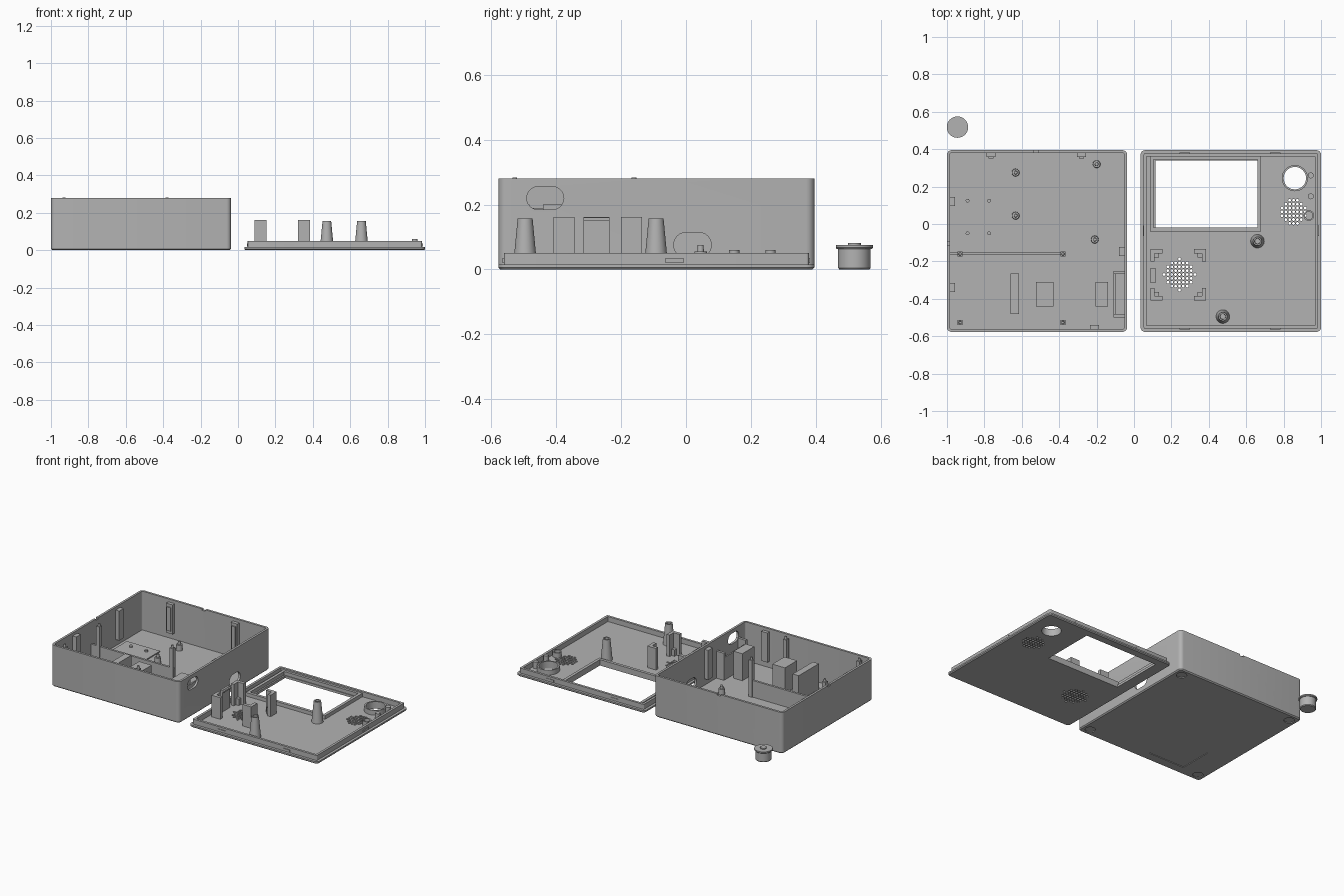
import bpy, bmesh, math
from mathutils import Vector

if "Cube" in bpy.data.objects:
    bpy.data.objects.remove(bpy.data.objects["Cube"])

grey = bpy.data.materials.new("light_grey")
grey.diffuse_color = (0.45, 0.45, 0.45, 1)
grey.use_nodes = True
grey.node_tree.nodes["Principled BSDF"].inputs["Base Color"].default_value = grey.diffuse_color


def make(name, bm):
    bmesh.ops.recalc_face_normals(bm, faces=bm.faces)
    me = bpy.data.meshes.new(name)
    bm.to_mesh(me)
    bm.free()
    me.materials.append(grey)
    ob = bpy.data.objects.new(name, me)
    bpy.context.collection.objects.link(ob)
    return ob


def loft(name, rings):
    """Skin a stack of closed rings and cap both ends."""
    bm = bmesh.new()
    rows = [[bm.verts.new(p) for p in r] for r in rings]
    n = len(rows[0])
    for a, b in zip(rows, rows[1:]):
        for i in range(n):
            bm.faces.new((a[i], a[(i + 1) % n], b[(i + 1) % n], b[i]))
    bm.faces.new(rows[0][::-1])
    bm.faces.new(rows[-1])
    return make(name, bm)


def rounded(x0, x1, y0, y1, inset, z, r=0.025):
    r = max(r - inset, 0.003)
    x0, x1, y0, y1 = x0 + inset + r, x1 - inset - r, y0 + inset + r, y1 - inset - r
    pts = []
    for k, (cx, cy) in enumerate([(x1, y1), (x0, y1), (x0, y0), (x1, y0)]):
        for j in range(6):
            a = math.pi / 2 * (k + j / 5)
            pts.append((cx + r * math.cos(a), cy + r * math.sin(a), z))
    return pts


def turned(name, x, y, profile, n=32):
    """Round part from (radius, z) pairs."""
    return loft(name, [[(x + r * math.cos(2 * math.pi * i / n), y + r * math.sin(2 * math.pi * i / n), z)
                        for i in range(n)] for r, z in profile])


def box(name, x0, x1, y0, y1, z0, z1):
    return loft(name, [[(x0, y0, z), (x1, y0, z), (x1, y1, z), (x0, y1, z)] for z in (z0, z1)])


def cut(ob, cutters):
    """Subtract all cutters together, then discard them."""
    bm = bmesh.new()
    for c in cutters:
        bm.from_mesh(c.data)
        bpy.data.objects.remove(c)
    tool = make("cutter", bm)
    tool.hide_render = True
    mod = ob.modifiers.new("cut", 'BOOLEAN')
    mod.object, mod.operation, mod.solver = tool, 'DIFFERENCE', 'EXACT'
    me = bpy.data.meshes.new_from_object(ob.evaluated_get(bpy.context.evaluated_depsgraph_get()))
    ob.modifiers.clear()
    ob.data = me
    bpy.data.objects.remove(tool)


def ring_tube(name, x, y, r_out, r_in, z0, z1):
    ob = turned(name, x, y, [(r_out, z0), (r_out, z1)])
    cut(ob, [turned("bore", x, y, [(r_in, z0 - .01), (r_in, z1 + .01)])])
    return ob


# ---- Case body: open tray with rounded corners ----
C = (-1, -.037, -.577, .395)
case = loft("case_body", [rounded(*C, i, z) for i, z in
                          [(.007, 0), (0, .007), (0, .28), (.015, .28), (.015, .017)]])


def slot(y0, y1, z0, z1):
    r = (z1 - z0) / 2
    zc = (z0 + z1) / 2
    prof = []
    for cy, start in ((y1 - r, -90), (y0 + r, 90)):
        for j in range(13):
            a = math.radians(start + 15 * j)
            prof.append((cy + r * math.cos(a), zc + r * math.sin(a)))
    return loft("slot", [[(x, y, z) for y, z in prof] for x in (-.07, 0)])


cutters = [slot(-.49, -.376, .184, .255), slot(-.038, .078, .037, .114),
           box("notch", -.535, -.51, .36, .42, .27, .30),
           box("notch", -1.02, -.97, -.115, -.095, .27, .30),
           box("label_recess", -.82, -.55, -.51, -.28, -.01, .004)]
for x in (-.945, -.092):
    for y in (-.522, .34):
        cutters.append(turned("foot_recess", x, y, [(.032, -.01), (.032, .005)]))
cut(case, cutters)

# Raised board pad with four pins
box("board_pad", -.96, -.71, -.10, .18, .01, .024)
for x in (-.89, -.775):
    for y in (-.05, .125):
        turned("board_pin", x, y, [(.01, .02), (.01, .035)], 16)

# Divider and tall corner posts
box("divider", -.99, -.365, -.167, -.152, .01, .13)
for x in (-.93, -.38):
    for y in (-.16, -.527):
        box("tall_post", x - .013, x + .013, y - .013, y + .013, .01, .265)
        turned("tall_post_tip", x, y, [(.009, .26), (.007, .283)], 12)

# Component supports
box("support_thin", -.66, -.615, -.48, -.265, .01, .19)
box("support_mid", -.525, -.43, -.44, -.31, .01, .19)
box("support_side", -.205, -.14, -.44, -.31, .01, .2)
box("socket_guide_plate", -.11, -.1, -.5, -.25, .01, .17)
for y in (-.5, -.268):
    box("socket_guide_end", -.11, -.045, y, y + .018, .01, .2)

# Screw standoffs
for x, y in ((-.633, .275), (-.633, .045), (-.2, .32), (-.21, -.083)):
    turned("standoff", x, y, [(.021, .01), (.019, .055), (.01, .055), (.009, .075)], 24)

# Snap catches on the walls
for x in (-.765, -.28):
    box("back_catch", x - .024, x + .024, .357, .385, .06, .26)
    box("back_catch_rib", x - .014, x + .014, .349, .36, .08, .24)
for y in (.12, -.34):
    box("left_catch", -.99, -.958, y - .024, y + .024, .06, .26)
box("right_catch", -.08, -.047, -.172, -.124, .06, .26)
box("front_catch", -.234, -.186, -.567, -.54, .06, .26)

# ---- Lid: plate with a standing lip ----
L = (.035, 1, -.577, .395)
lid = loft("lid", [rounded(*L, i, z) for i, z in
                   [(.006, 0), (0, .006), (0, .016), (.017, .016), (.017, .05), (.033, .05), (.033, .016)]])
cutters = [box("window", .115, .66, -.02, .34, -.02, .03),
           turned("button_hole", .86, .245, [(.06, -.02), (.06, .03)])]
P = .0207
for cx, cy, rad in ((.853, .065, .078), (.243, -.27, .087)):
    for i in range(-5, 6):
        for j in range(-5, 6):
            if math.hypot(i * P, j * P) < rad - .004:
                cutters.append(turned("grille_hole", cx + i * P, cy + j * P, [(.0078, -.02), (.0078, .03)], 8))
cut(lid, cutters)

# Window frame
for x in (.085, .66):
    box("window_frame_side", x, x + .02, -.04, .365, .01, .04)
for y in (-.04, .345):
    box("window_frame_rail", .085, .68, y, y + .02, .01, .04)

# Button collar and small pegs
ring_tube("button_collar", .86, .245, .07, .06, .012, .048)
for y in (.26, .148):
    turned("peg", .945, y, [(.016, .01), (.016, .06)], 20)
ring_tube("sensor_collar", .935, .045, .028, .02, .012, .048)

# Tapered pillars with hollow tops
for x, y in ((.66, -.092), (.475, -.495)):
    pillar = turned("pillar", x, y, [(.037, .01), (.023, .157), (.015, .157), (.014, .13)])

# Corner brackets around the lower grille
for x, sx in ((.088, 1), (.385, -1)):
    for y, sy in ((-.408, 1), (-.135, -1)):
        def bracket(name, a, b, c, d, z):
            xs, ys = sorted((x + sx * a, x + sx * b)), sorted((y + sy * c, y + sy * d))
            box(name, *xs, *ys, .01, z)
        bracket("bracket_leg", 0, .022, 0, .065, .162)
        bracket("bracket_leg", 0, .065, 0, .022, .162)
        bracket("bracket_seat", .015, .045, .015, .045, .06)
box("spring_clip", .088, .103, -.315, -.235, .01, .162)
box("spring_clip_hook", .088, .115, -.315, -.235, .15, .160)

# Snap tabs on the lip
for x in (.272, .755):
    for y in (-.564, .373):
        box("lip_tab", x - .028, x + .028, y, y + .008, .02, .035)
for y in (-.035,):
    for x in (.048, .98):
        box("lip_tab", x, x + .008, y - .028, y + .028, .02, .035)

# ---- Push button ----
turned("push_button", -.944, .518, [(.046, 0), (.05, .005), (.05, .063), (.054, .063), (.057, .067),
                                    (.057, .075), (.02, .075), (.02, .082)], 48)

for ob in bpy.context.scene.objects:
    ob.select_set(True)
    bpy.context.view_layer.objects.active = ob
bpy.ops.object.shade_smooth_by_angle(angle=math.radians(30))
